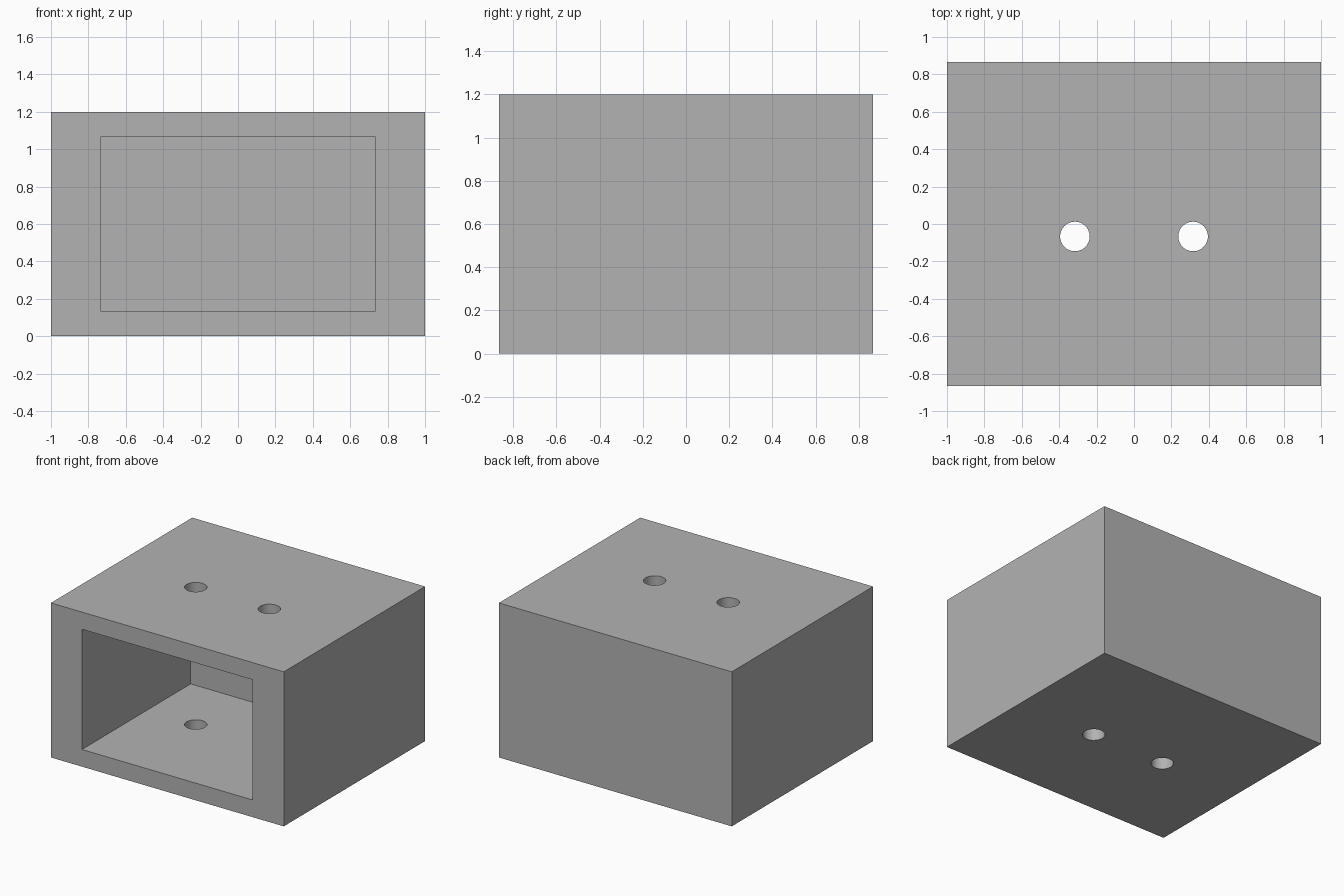
import bpy
import math

# Remove the default cube
default = bpy.data.objects.get("Cube")
if default:
    bpy.data.objects.remove(default, do_unlink=True)

U = 1 / 15  # module: the box is 30 x 26 x 18 modules
W, D, H = 30 * U, 26 * U, 18 * U
SIDE, WALL, DEPTH = 4 * U, 2 * U, 20 * U

grey = bpy.data.materials.new("light_grey")
grey.use_nodes = True
colour = (0.45, 0.45, 0.45, 1)
grey.diffuse_color = colour
grey.node_tree.nodes["Principled BSDF"].inputs["Base Color"].default_value = colour


def block(name, size, centre):
    bpy.ops.mesh.primitive_cube_add(size=1, location=centre)
    ob = bpy.context.object
    ob.name = name
    ob.scale = size
    bpy.ops.object.transform_apply(location=True, rotation=False, scale=True)
    ob.data.materials.append(grey)
    return ob


def cut(target, cutter):
    mod = target.modifiers.new("cut", 'BOOLEAN')
    mod.operation = 'DIFFERENCE'
    mod.solver = 'EXACT'
    mod.object = cutter
    bpy.context.view_layer.objects.active = target
    bpy.ops.object.modifier_apply(modifier=mod.name)
    bpy.data.objects.remove(cutter, do_unlink=True)


# Solid housing
housing = block("housing", (W, D, H), (0, 0, H / 2))

# Front cavity, open towards -y
extra = 0.1
cavity = block("cavity_cutter", (W - 2 * SIDE, DEPTH + extra, H - 2 * WALL),
               (0, -D / 2 + (DEPTH - extra) / 2, H / 2))
cut(housing, cavity)

# Round holes through roof and floor
for side in (-1, 1):
    bpy.ops.mesh.primitive_cylinder_add(vertices=48, radius=0.079, depth=2 * H,
                                        location=(side * 0.316, -U, H / 2))
    drill = bpy.context.object
    drill.data.materials.append(grey)
    cut(housing, drill)

# Smooth hole walls, crisp box edges
bpy.ops.object.select_all(action='DESELECT')
housing.select_set(True)
bpy.context.view_layer.objects.active = housing
bpy.ops.object.shade_smooth_by_angle(angle=math.radians(30))
